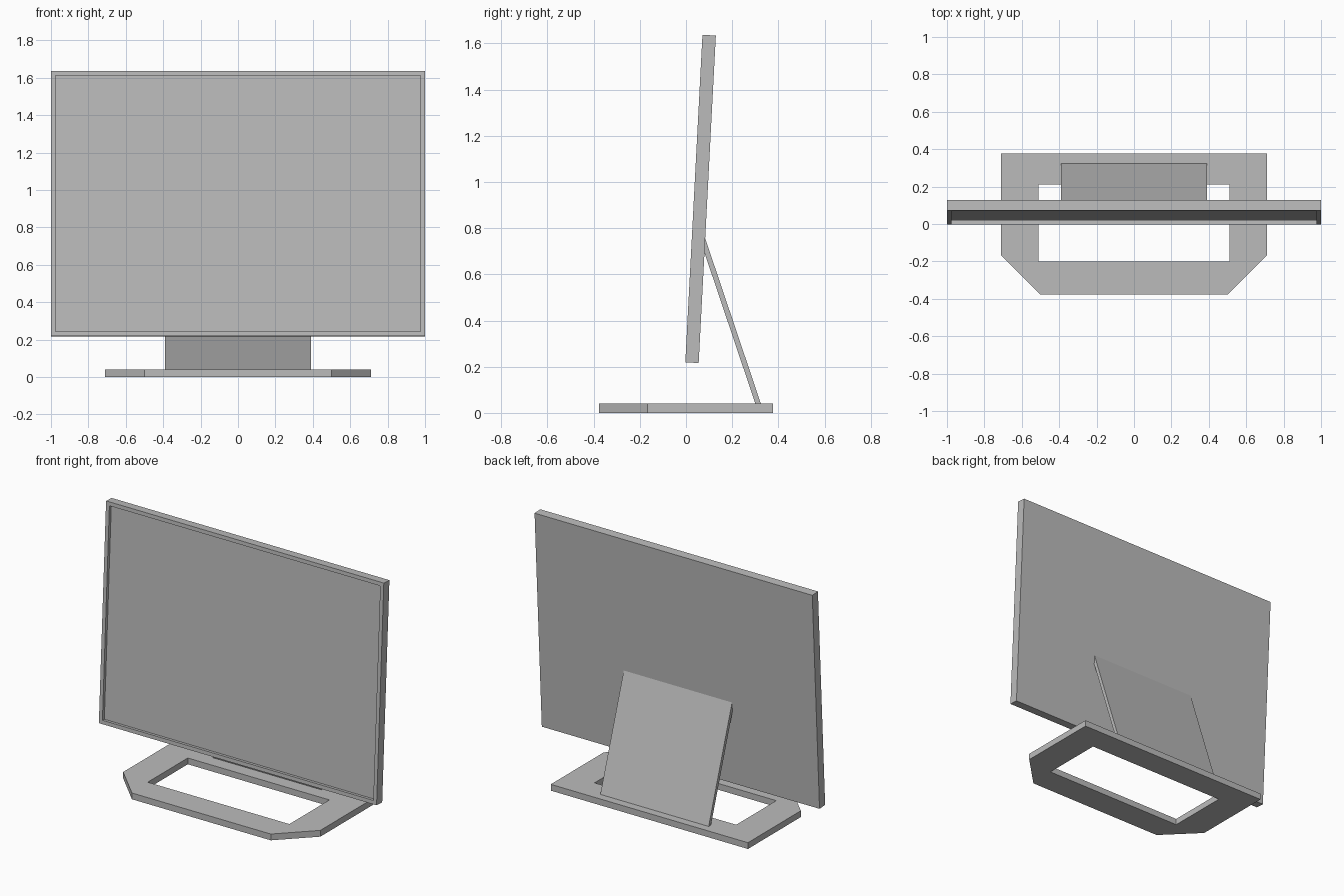
import bpy
import bmesh
from math import radians
from mathutils import Matrix, Vector

cube = bpy.data.objects.get("Cube")
if cube:
    bpy.data.objects.remove(cube)

grey = bpy.data.materials.new("plain grey")
grey.use_nodes = True
colour = (0.5, 0.5, 0.5, 1)
grey.diffuse_color = colour
grey.node_tree.nodes["Principled BSDF"].inputs["Base Color"].default_value = colour


def add_object(name, bm):
    bmesh.ops.recalc_face_normals(bm, faces=bm.faces[:])
    mesh = bpy.data.meshes.new(name)
    bm.to_mesh(mesh)
    bm.free()
    mesh.materials.append(grey)
    obj = bpy.data.objects.new(name, mesh)
    bpy.context.collection.objects.link(obj)
    return obj


def extruded(loops, offset):
    """Fill closed outlines (later ones are holes) and extrude them."""
    bm = bmesh.new()
    for loop in loops:
        verts = [bm.verts.new(p) for p in loop]
        for a, b in zip(verts, verts[1:] + verts[:1]):
            bm.edges.new((a, b))
    bmesh.ops.triangle_fill(bm, edges=bm.edges[:], use_beauty=True)
    bmesh.ops.dissolve_limit(bm, angle_limit=0.01, verts=bm.verts[:], edges=bm.edges[:])
    out = bmesh.ops.extrude_face_region(bm, geom=bm.faces[:], use_keep_orig=True)
    moved = [v for v in out["geom"] if isinstance(v, bmesh.types.BMVert)]
    bmesh.ops.translate(bm, vec=Vector(offset), verts=moved)
    return bm


# Base: chamfered plate with a rectangular opening
half = [(0.5, -0.377, 0), (0.71, -0.167, 0), (0.71, 0.377, 0)]
outer = half + [(-x, y, z) for x, y, z in reversed(half)]
hole = [(0.51, -0.2, 0), (0.51, 0.212, 0), (-0.51, 0.212, 0), (-0.51, -0.2, 0)]
add_object("base", extruded([outer, hole], (0, 0, 0.041)))

# Support: slanted plate from the base up to the back of the panel
profile = [(0.302, 0.035), (0.326, 0.035), (0.08, 0.765), (0.056, 0.765)]
add_object("support", extruded([[(-0.39, y, z) for y, z in profile]], (0.78, 0, 0)))

# Screen panel: thin box with the front inset and pushed in, leaning back
width, depth, height = 2.0, 0.058, 1.42
bm = bmesh.new()
bmesh.ops.create_cube(bm, size=1)
bmesh.ops.scale(bm, vec=(width, depth, height), verts=bm.verts[:])
bmesh.ops.translate(bm, vec=(0, depth / 2, height / 2), verts=bm.verts[:])
front = min(bm.faces, key=lambda f: f.calc_center_median().y)
bmesh.ops.inset_region(bm, faces=[front], thickness=0.035)
walls = bmesh.ops.extrude_face_region(bm, geom=[front])
moved = [v for v in walls["geom"] if isinstance(v, bmesh.types.BMVert)]
bmesh.ops.translate(bm, vec=(0, 0.02, 0), verts=moved)
if front.is_valid:
    bmesh.ops.delete(bm, geom=[front], context="FACES_ONLY")
bmesh.ops.transform(bm, matrix=Matrix.Translation((0, -0.003, 0.219))
                    @ Matrix.Rotation(radians(-3), 4, "X"), verts=bm.verts[:])
add_object("screen_panel", bm)
